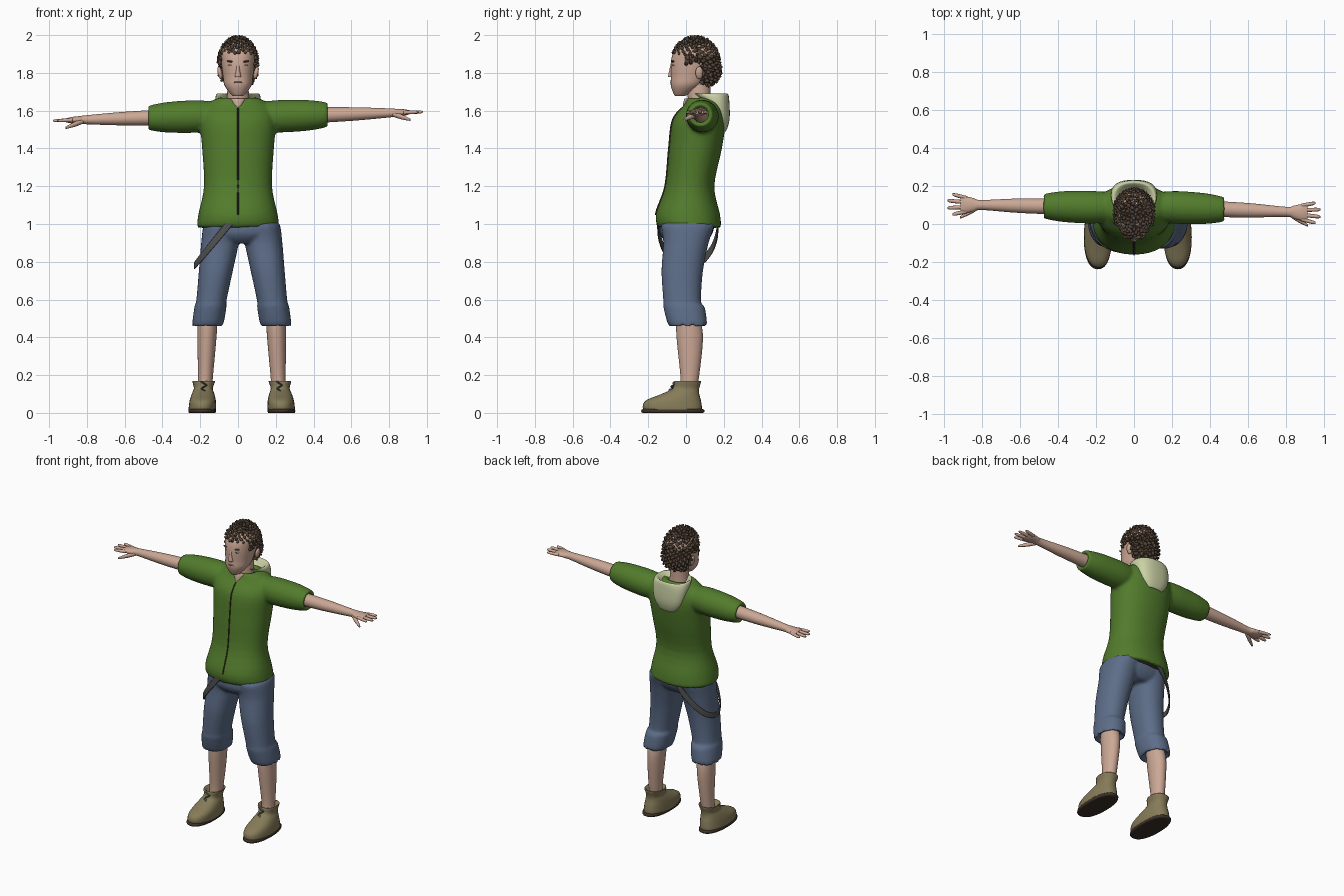
import bpy, bmesh, math, random
from mathutils import Vector, Matrix

if "Cube" in bpy.data.objects:
    bpy.data.objects.remove(bpy.data.objects["Cube"])
random.seed(4)


def material(name, *rgb):
    mat = bpy.data.materials.new(name)
    mat.use_nodes = True
    mat.diffuse_color = (*rgb, 1)
    mat.node_tree.nodes["Principled BSDF"].inputs["Base Color"].default_value = (*rgb, 1)
    return mat


GREEN = material("shirt green", .085, .2, .025)
DENIM = material("denim blue", .11, .155, .25)
SKIN = material("skin", .6, .39, .3)
HAIR = material("brown hair", .09, .06, .04)
CREAM = material("cream hood", .6, .64, .38)
SUEDE = material("tan suede", .24, .2, .1)
DARK = material("dark brown", .045, .03, .02)
GREY = material("strap grey", .085, .085, .085)
LIP = material("lip", .42, .23, .18)
WHITE = material("eye white", .6, .58, .55)


def interpolate(rings, steps=4):
    """Catmull-Rom curve through rings of (along, radius_u, radius_v, offset_v)."""
    padded = [rings[0], *rings, rings[-1]]
    result = []
    for before, start, end, after in zip(padded, padded[1:], padded[2:], padded[3:]):
        for k in range(steps):
            t = k / steps
            result.append([q + t / 2 * (r - p + t * (2 * p - 5 * q + 4 * r - s + t * (3 * (q - r) + s - p)))
                           for p, q, r, s in zip(before, start, end, after)])
    return result + [rings[-1]]


def end_ring(ring, neighbour, tuck):
    """A smaller ring that rounds an end off, or tucks it inside as a hem."""
    along, radius_u, radius_v, offset = ring
    return (along + math.copysign(tuck, neighbour[0] - along), radius_u * .6, radius_v * .6, offset)


def add_loft(bm, rings, centre=lambda w: (0, 0), side=0, segments=28, power=2, tuck=0):
    """Loft up z, or outward along x when a side is given."""
    rings = [end_ring(rings[0], rings[1], tuck), *rings, end_ring(rings[-1], rings[-2], tuck)]
    loops = []
    for along, radius_u, radius_v, offset in interpolate(rings):
        u, v = centre(along)
        loop = []
        for i in range(segments):
            angle = math.tau * i / segments
            c, s = math.cos(angle), math.sin(angle)
            a = u + radius_u * math.copysign(abs(c) ** (2 / power), c)
            b = v + offset + radius_v * math.copysign(abs(s) ** (2 / power), s)
            loop.append(bm.verts.new((side * along, a, b) if side else (a, b, along)))
        loops.append(loop)
    for low, high in zip(loops, loops[1:]):
        for i in range(segments):
            bm.faces.new((low[i - 1], low[i], high[i], high[i - 1]))
    bm.faces.new(loops[0])
    bm.faces.new(loops[-1])


def finish(bm, name, mat, voxel=0):
    bmesh.ops.recalc_face_normals(bm, faces=bm.faces)
    for face in bm.faces:
        face.smooth = True
    mesh = bpy.data.meshes.new(name)
    bm.to_mesh(mesh)
    bm.free()
    mesh.materials.append(mat)
    obj = bpy.data.objects.new(name, mesh)
    bpy.context.collection.objects.link(obj)
    if voxel:
        blend = obj.modifiers.new("blend", "REMESH")
        blend.mode, blend.voxel_size, blend.use_smooth_shade = "VOXEL", voxel, True
        obj.modifiers.new("soften", "SMOOTH").iterations = 4


def loft(name, mat, rings, **options):
    bm = bmesh.new()
    add_loft(bm, rings, **options)
    finish(bm, name, mat)


def blob(name, mat, place, radii, roll=0):
    bm = bmesh.new()
    shape = Matrix.Translation(place) @ Matrix.Rotation(roll, 4, "Y") @ Matrix.Diagonal((*radii, 1))
    bmesh.ops.create_icosphere(bm, subdivisions=3, radius=1, matrix=shape)
    finish(bm, name, mat)


def arm_line(side):
    """Centre line of an arm; the two arms drift apart a little."""
    def centre(x):
        drift = side * .03 * max(x - .2, 0)
        return .09 - .01 * x - drift, 1.57 + drift
    return centre


SIDES = {"left": 1, "right": -1}

# Shirt: torso and sleeves blended into one surface
torso = [(.98, .21, .16, .02), (1.05, .21, .17, .01), (1.2, .18, .13, .02), (1.4, .19, .14, .05),
         (1.55, .2, .14, .07), (1.63, .17, .1, .09), (1.67, .09, .07, .08)]
sleeve = {.1: .07, .2: .085, .3: .085, .4: .078, .48: .06}
bm = bmesh.new()
add_loft(bm, torso, power=2.2, segments=40, tuck=.03)
for s in SIDES.values():
    add_loft(bm, [(x, r, r, 0) for x, r in sleeve.items()], arm_line(s), side=s, tuck=.03)
finish(bm, "hooded_shirt", GREEN, voxel=.01)
loft("zip", DARK, [(z, .004, .005, y - depth) for z, width, depth, y in interpolate(torso)[4:-5]], segments=8)
loft("neck_opening", SKIN, [(1.6, .01, .02, 0), (1.66, .04, .03, .02)])

# Hood folded down behind the neck
loft("hood", CREAM, [(1.49, .05, .02, .19), (1.55, .1, .05, .18), (1.64, .12, .07, .16), (1.69, .11, .09, .13)],
     power=2.4, tuck=.04)

# Arms and hands
arm = [(.4, .04, .04, 0), (.6, .038, .036, 0), (.8, .026, .024, 0), (.84, .034, .02, 0),
       (.88, .043, .017, 0), (.91, .04, .01, 0)]
for name, s in SIDES.items():
    line = arm_line(s)
    bm = bmesh.new()
    add_loft(bm, arm, line, side=s)
    for i in range(4):
        slot = i - 1.5
        tip = .98 - .012 * slot ** 2

        def finger_line(x):
            y, z = line(x)
            return y + slot * (.024 + .15 * (x - .88)), z
        add_loft(bm, [(.88, .01, .01, 0), (tip - .02, .01, .009, 0), (tip, .006, .005, 0)],
                 finger_line, side=s, segments=10)

    def thumb_line(x):
        y, z = line(x)
        return y - .6 * (x - .8), z - .35 * (x - .8)
    add_loft(bm, [(.81, .013, .013, 0), (.86, .015, .014, 0), (.91, .007, .007, 0)],
             thumb_line, side=s, segments=10)
    finish(bm, name + "_arm", SKIN)

# Cropped trousers: hips and two legs blended together
leg = [(.46, .08, .1, .01), (.56, .085, .11, -.01), (.59, .08, .1, -.02), (.75, .09, .11, -.02),
       (.9, .1, .12, 0), (1, .1, .14, .01)]
bm = bmesh.new()
add_loft(bm, [(.9, .1, .1, 0), (.95, .19, .14, 0), (1.02, .19, .14, .01)], lambda z: (.015, 0), power=2.3)
for s in SIDES.values():
    add_loft(bm, leg, lambda z: (.02 + s * (.25 - .15 * z), 0), power=2.2, tuck=.03)
finish(bm, "cropped_trousers", DENIM, voxel=.01)
loft("belt", DARK, [(.98, .19, .15, .01), (1.02, .19, .15, .01)])

# Loose strap looping round the right hip
curve = bpy.data.curves.new("hanging_strap", "CURVE")
curve.dimensions, curve.twist_mode = "3D", "Z_UP"
curve.extrude, curve.bevel_depth = .014, .004
points = curve.splines.new("BEZIER").bezier_points
points.add(8)
for i, point in enumerate(points):
    swing = math.pi * i / 8
    dip = math.sin(swing)
    point.co = (-.04 - .19 * dip, .01 - .16 * math.cos(swing), 1.01 - .23 * dip)
    point.handle_left_type = point.handle_right_type = "AUTO"
curve.materials.append(GREY)
bpy.context.collection.objects.link(bpy.data.objects.new("hanging_strap", curve))

# Shins, ankle boots, soles and laces
shin = [(.1, .035, .04, .01), (.2, .04, .05, .02), (.4, .05, .07, .02), (.5, .05, .06, .01)]
boot = [(.01, .07, .15, -.07), (.06, .07, .15, -.07), (.1, .06, .1, -.03), (.13, .05, .07, 0), (.17, .06, .07, .01)]
sole = [(0, .07, .16, -.07), (.02, .07, .16, -.07)]
for name, s in SIDES.items():
    foot_x = .02 + s * .21
    loft(name + "_shin", SKIN, shin, centre=lambda z: (.02 + s * (.2 - .04 * z), 0))
    loft(name + "_boot", SUEDE, boot, centre=lambda z: (foot_x - s * .05 * z, 0), power=2.3, tuck=.02)
    loft(name + "_sole", DARK, sole, centre=lambda z: (foot_x, 0), power=2.3)
    for k in range(3):
        blob(f"{name}_lace_{k}", GREY, (foot_x - s * .01, -.08 + .01 * k, .12 + .018 * k),
             (.02, .012, .004), .5 * (-1) ** k)

# Head, neck and face
loft("neck", SKIN, [(1.58, .07, .06, .08), (1.65, .06, .06, .07), (1.8, .05, .06, .07)])
loft("head", SKIN, [(1.68, .03, .03, -.03), (1.73, .07, .08, 0), (1.78, .08, .1, .02), (1.86, .09, .12, .04),
                    (1.92, .09, .11, .05), (1.97, .04, .06, .05)], power=2.15)
loft("nose", SKIN, [(1.78, .018, .02, -.075), (1.81, .012, .02, -.07), (1.85, .01, .01, -.07)], segments=14)
blob("mouth", LIP, (0, -.075, 1.75), (.025, .009, .006))
for name, s in SIDES.items():
    blob(name + "_ear", SKIN, (s * .096, .07, 1.8), (.012, .02, .034), s * .2)
    blob(name + "_eye", WHITE, (s * .036, -.064, 1.84), (.016, .008, .006))
    blob(name + "_iris", DARK, (s * .035, -.069, 1.84), (.007, .005, .006))
    blob(name + "_eyebrow", HAIR, (s * .038, -.068, 1.86), (.022, .008, .005), s * -.12)


# Hair: a scalp cap covered in tousled clumps
def scalp(d):
    flare = 1 + .38 * max(-d.z, 0)
    return Vector((d.x * .097 * flare, .05 + d.y * .12 * flare, 1.855 + d.z * .13))


def hairy(p):
    hairline = 1.9 if p.y < -.01 else 1.85 if p.y < .085 else 1.735
    return p.z > hairline


bm = bmesh.new()
bmesh.ops.create_icosphere(bm, subdivisions=4, radius=1)
for vert in bm.verts:
    vert.co = scalp(vert.co)
bare = [face for face in bm.faces if not hairy(face.calc_center_median())]
bmesh.ops.delete(bm, geom=bare, context="FACES")
count = 330
for i in range(count):
    height = 1 - (2 * i + 1) / count
    turn = i * math.pi * (3 - math.sqrt(5))
    ring = math.sqrt(1 - height ** 2)
    d = Vector((math.cos(turn) * ring, math.sin(turn) * ring, height))
    root = scalp(d)
    if hairy(root):
        lean = Vector([random.uniform(-.7, .7) for axis in "xyz"])
        aim = (d + lean).to_track_quat("Z", "Y").to_matrix().to_4x4()
        radius = random.uniform(.011, .016)
        bmesh.ops.create_cone(bm, segments=6, radius1=radius, radius2=radius * .35, depth=.024, cap_ends=True,
                              matrix=Matrix.Translation(root + d * .005) @ aim)
finish(bm, "tousled_hair", HAIR)
